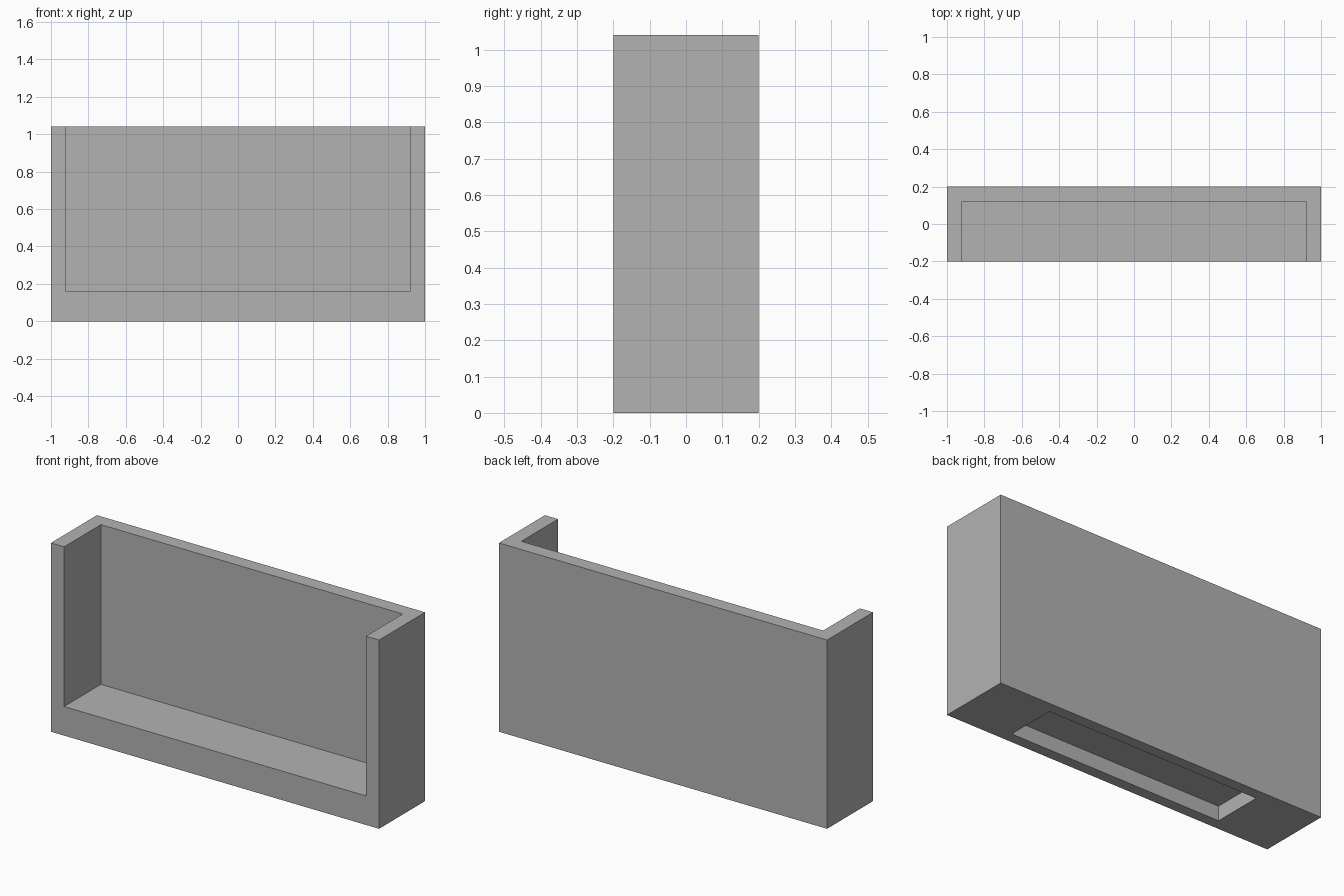
import bpy

cube = bpy.data.objects.get("Cube")
if cube:
    bpy.data.objects.remove(cube, do_unlink=True)

WIDTH, DEPTH, HEIGHT = 2.0, 0.4, 1.04
WALL, FLOOR = 0.08, 0.16

grey = bpy.data.materials.new("plain grey")
grey.use_nodes = True
colour = (0.45, 0.45, 0.45, 1)
grey.diffuse_color = colour
grey.node_tree.nodes["Principled BSDF"].inputs["Base Color"].default_value = colour


def box(name, low, high):
    """Box between two opposite corners."""
    bpy.ops.mesh.primitive_cube_add(size=1)
    obj = bpy.context.object
    obj.name = name
    for v in obj.data.vertices:
        v.co = [h if c > 0 else l for c, l, h in zip(v.co, low, high)]
    obj.data.materials.append(grey)
    return obj


def cut(target, cutter):
    """Carve the cutter out of the target, then discard the cutter."""
    cutter.hide_render = True
    mod = target.modifiers.new("cut", 'BOOLEAN')
    mod.operation = 'DIFFERENCE'
    mod.solver = 'EXACT'
    mod.object = cutter
    bpy.context.view_layer.objects.active = target
    bpy.ops.object.modifier_apply(modifier=mod.name)
    bpy.data.objects.remove(cutter, do_unlink=True)


x, y = WIDTH / 2, DEPTH / 2

# Solid block
tray = box("open_front_tray", (-x, -y, 0), (x, y, HEIGHT))

# Main compartment, open to the front and top
cut(tray, box("compartment_cutter",
              (WALL - x, -y - 0.1, FLOOR), (x - WALL, y - WALL, HEIGHT + 0.1)))

# Shallow rectangular pocket under the base
cut(tray, box("base_pocket_cutter",
              (-0.645, -0.14, -0.1), (0.645, 0.14, FLOOR / 2)))
